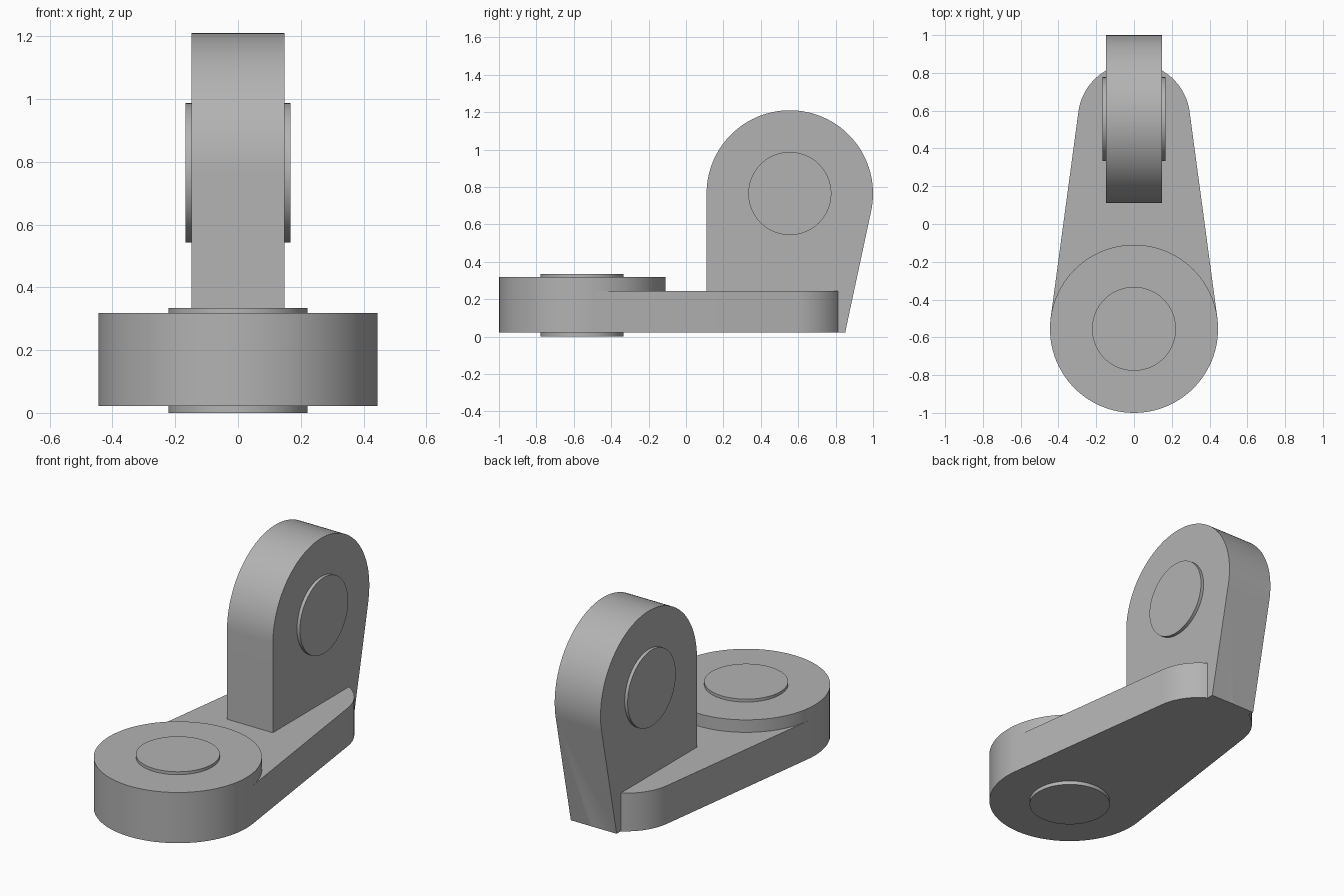
import bpy, bmesh, math
from mathutils import Matrix

if "Cube" in bpy.data.objects:
    bpy.data.objects.remove(bpy.data.objects["Cube"])

R, R_END, R_PIN = 0.445, 0.297, 0.222    # big eye, arm end, pin radii
Y0, Y1 = -0.555, 0.555                   # eye centres along the arm
Z0, ZC = 0.022, 0.765                    # underside, upright eye height
HALF = 0.148                             # half thickness of an eye
N = 96

grey = bpy.data.materials.new("plain grey")
grey.diffuse_color = (0.45, 0.45, 0.45, 1)
grey.use_nodes = True
grey.node_tree.nodes["Principled BSDF"].inputs["Base Color"].default_value = grey.diffuse_color


def arc(cx, cy, r, a0, a1, n):
    return [(cx + r * math.cos(a0 + (a1 - a0) * i / n),
             cy + r * math.sin(a0 + (a1 - a0) * i / n)) for i in range(n + 1)]


def circle(cx, cy, r):
    return arc(cx, cy, r, 0, 2 * math.pi, N)[:-1]


def prism(name, outline, lo, hi, upright=False):
    """Extrude an outline along z, or along x with the outline in the yz plane."""
    bm = bmesh.new()
    face = bm.faces.new([bm.verts.new((u, v, lo)) for u, v in outline])
    top = bmesh.ops.extrude_face_region(bm, geom=[face])["geom"]
    bmesh.ops.translate(bm, vec=(0, 0, hi - lo),
                        verts=[g for g in top if isinstance(g, bmesh.types.BMVert)])
    if upright:
        bm.transform(Matrix(((0, 0, 1, 0), (1, 0, 0, 0), (0, 1, 0, 0), (0, 0, 0, 1))))
    bmesh.ops.recalc_face_normals(bm, faces=bm.faces)
    mesh = bpy.data.meshes.new(name)
    bm.to_mesh(mesh)
    bm.free()
    mesh.materials.append(grey)
    ob = bpy.data.objects.new(name, mesh)
    bpy.context.collection.objects.link(ob)
    return ob


# flat eye at the front
body = prism("link_body", circle(0, Y0, R), Z0, Z0 + 2 * HALF)

# tapered arm, tangent to the flat eye and to its own rounded end
t = math.asin((R - R_END) / (Y1 - Y0))
tx, ty = R * math.cos(t), Y0 + R * math.sin(t)
arm = prism("tapered_arm",
            [(-tx, ty), (tx, ty)] + arc(0, Y1, R_END, t, math.pi - t, 48), Z0, 0.245)

# upright eye: straight front, back edge leaning in to the foot
foot = 0.851
dy, dz = foot - Y1, Z0 - ZC
a = math.atan2(dz, dy) + math.acos(R / math.hypot(dy, dz))
eye = prism("upright_eye",
            [(Y1 - R, Z0), (foot, Z0)] + arc(Y1, ZC, R, a, math.pi, 64),
            -HALF, HALF, True)

# raised pins through both eyes
pins = [prism("flat_eye_pin", circle(0, Y0, R_PIN), 0, 0.335),
        prism("upright_eye_pin", circle(Y1, ZC, R_PIN), -0.167, 0.167, True)]

# fuse everything into one solid
for part in [arm, eye] + pins:
    mod = body.modifiers.new("fuse " + part.name, "BOOLEAN")
    mod.operation, mod.solver, mod.object = "UNION", "EXACT", part
bpy.context.view_layer.objects.active = body
body.select_set(True)
for mod in list(body.modifiers):
    bpy.ops.object.modifier_apply(modifier=mod.name)
for part in [arm, eye] + pins:
    bpy.data.objects.remove(part)
bpy.ops.object.shade_smooth_by_angle(angle=math.radians(25))
